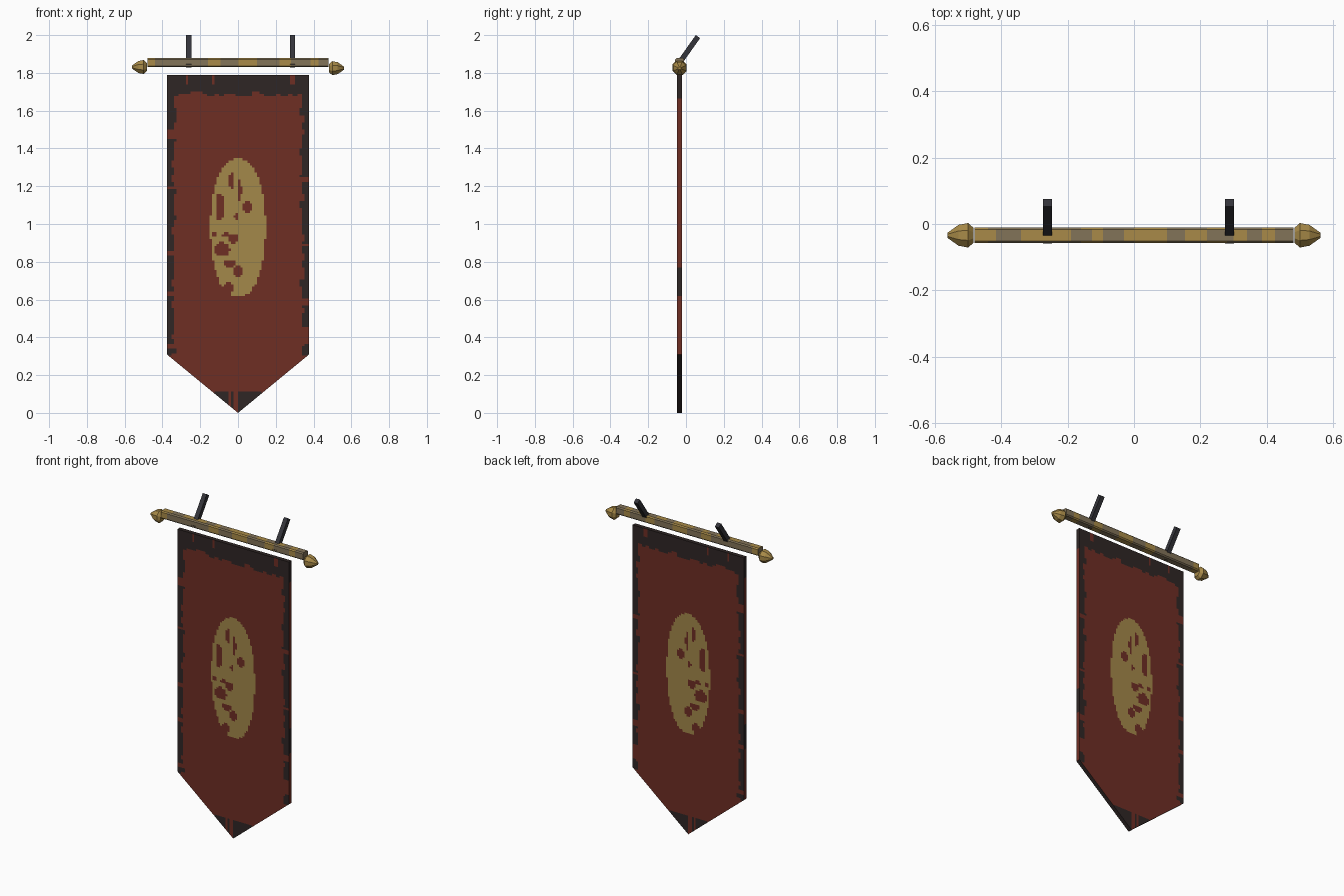
import bpy, bmesh, math, random
from mathutils import Vector

if "Cube" in bpy.data.objects:
    bpy.data.objects.remove(bpy.data.objects["Cube"])

random.seed(4)
YC = -0.034  # depth of the cloth and rod


def srgb(r, g, b):
    lin = [(c / 255 / 12.92 if c < 10 else ((c / 255 + 0.055) / 1.055) ** 2.4) for c in (r, g, b)]
    return (*lin, 1)


def mat(name, *rgb):
    m = bpy.data.materials.new(name)
    m.diffuse_color = srgb(*rgb)
    m.use_nodes = True
    m.node_tree.nodes["Principled BSDF"].inputs["Base Color"].default_value = m.diffuse_color
    return m


RED = mat("dark red cloth", 110, 46, 36)
BLACK = mat("charcoal cloth", 47, 38, 37)
CREST = mat("dull gold cloth", 163, 136, 74)
BRASS = mat("brass", 168, 138, 72)
WORN = mat("worn brass", 130, 115, 88)
IRON = mat("dark iron", 52, 52, 58)


def finish(bm, name, mats):
    bmesh.ops.recalc_face_normals(bm, faces=bm.faces[:])
    me = bpy.data.meshes.new(name)
    bm.to_mesh(me)
    bm.free()
    for m in mats:
        me.materials.append(m)
    ob = bpy.data.objects.new(name, me)
    bpy.context.collection.objects.link(ob)
    return ob


# ---- cloth colour rules ----
HALF, TOP, CELL = 0.377, 1.79, 0.0126
side_w = {s: [random.choice((0.026, 0.036, 0.036, 0.046)) for _ in range(60)] for s in (-1, 1)}
top_d = [random.choice((0.085, 0.1, 0.1, 0.115)) for _ in range(30)]
gaps = {-1: ((1.45, 1.50), (1.18, 1.20), (0.83, 0.86), (0.62, 0.64), (0.34, 0.36)),
        1: ((1.22, 1.25), (0.88, 0.90), (0.57, 0.61), (0.36, 0.46))}
# red holes in the crest: x, z, half width, half height
holes = ((-0.035, 1.23, 0.012, 0.045), (0.008, 1.18, 0.012, 0.055), (0.05, 1.09, 0.022, 0.028),
         (-0.095, 1.09, 0.024, 0.075), (-0.01, 1.04, 0.013, 0.016), (-0.025, 0.925, 0.026, 0.026),
         (-0.085, 0.865, 0.042, 0.038), (-0.06, 0.94, 0.03, 0.013), (0.0, 0.75, 0.022, 0.03),
         (-0.045, 0.79, 0.03, 0.022), (-0.05, 0.66, 0.022, 0.04), (-0.125, 0.95, 0.018, 0.012))


def cloth_colour(x, z):
    s = -1 if x < 0 else 1
    if z < 0.11:
        return 0 if -0.05 < x < -0.035 or -0.02 < x < 0.0 else 1
    if TOP - z < top_d[int((x + 0.4) / 0.03)]:
        slit = any(abs(x - a) < 0.008 for a in (-0.27, -0.135, 0.29))
        return 0 if slit and z > 1.745 else 1
    if z > 0.3 and HALF - abs(x) < side_w[s][int(z / 0.035)]:
        return 0 if any(a < z < b for a, b in gaps[s]) else 1
    ex, ez = x / 0.146, (z - 0.98) / 0.365
    if abs(ex) ** 2.2 + abs(ez) ** 2.2 < 1:
        if not any(((x - a) / w) ** 2 + ((z - c) / h) ** 2 < 1 for a, c, w, h in holes):
            return 2
    return 0


# ---- banner: fine grid trimmed to a point, coloured, then thickened ----
bm = bmesh.new()
nx, nz = 60, round(TOP / CELL)
grid = [[bm.verts.new((-HALF + 2 * HALF * i / nx, YC - 0.0125, TOP * j / nz)) for i in range(nx + 1)]
        for j in range(nz + 1)]
for j in range(nz):
    for i in range(nx):
        bm.faces.new((grid[j][i], grid[j][i + 1], grid[j + 1][i + 1], grid[j + 1][i]))
for s in (-1, 1):
    bmesh.ops.bisect_plane(bm, geom=bm.verts[:] + bm.edges[:] + bm.faces[:], dist=1e-6,
                           plane_co=(0, 0, 0), plane_no=(s * 0.31, 0, -HALF), clear_outer=True)
for f in bm.faces:
    c = f.calc_center_median()
    f.material_index = cloth_colour(c.x, c.z)
front = bm.faces[:]
back = bmesh.ops.duplicate(bm, geom=front)
bmesh.ops.translate(bm, verts=[v for v in back["geom"] if isinstance(v, bmesh.types.BMVert)],
                    vec=(0, 0.025, 0))
rim = bmesh.ops.bridge_loops(bm, edges=[e for e in bm.edges if e.is_boundary])
for f in rim["faces"]:
    z = f.calc_center_median().z
    f.material_index = 1 if z > 1.66 or 0.62 < z < 0.77 or z < 0.31 else 0
finish(bm, "banner_cloth", (RED, BLACK, CREST))

# ---- rod: chamfered bar with worn bands ----
ZR, R, C = 1.854, 0.0235, 0.017
section = [(-C, R), (C, R), (R, C), (R, -C), (C, -R), (-C, -R), (-R, -C), (-R, C)]
top_gold = ((-0.48, -0.415), (-0.34, -0.19), (-0.127, -0.093), (-0.03, 0.1),
            (0.154, 0.22), (0.30, 0.34), (0.385, 0.425))
front_gold = ((-0.48, -0.44), (-0.16, -0.093), (0.0, 0.1), (0.22, 0.28), (0.385, 0.425))
cuts = sorted({v for p in top_gold + front_gold for v in p} | {-0.48, 0.48})
bm = bmesh.new()
rings = [[bm.verts.new((x, YC + a, ZR + b)) for a, b in section] for x in cuts]
for k in range(len(cuts) - 1):
    mid = (cuts[k] + cuts[k + 1]) / 2
    for n in range(8):
        m = (n + 1) % 8
        f = bm.faces.new((rings[k][n], rings[k][m], rings[k + 1][m], rings[k + 1][n]))
        bands = top_gold if n == 0 else front_gold
        f.material_index = 1 if any(a < mid < b for a, b in bands) else 0
for r in (rings[0], rings[-1]):
    bm.faces.new(r)
finish(bm, "rod", (WORN, BRASS))

# ---- finials: eight-sided turned knobs ----
for side, s, zc in (("left", -1, 1.831), ("right", 1, 1.825)):
    bm = bmesh.new()
    rings = [[bm.verts.new((s * x, YC + r * math.cos(a), zc + r * math.sin(a)))
              for a in [math.pi * (n + 0.5) / 4 for n in range(8)]]
             for x, r in ((0.483, 0.024), (0.499, 0.04), (0.528, 0.034), (0.562, 0.008))]
    for p, q in zip(rings, rings[1:]):
        for n in range(8):
            m = (n + 1) % 8
            bm.faces.new((p[n], p[m], q[m], q[n]))
    bm.faces.new(rings[0])
    bm.faces.new(rings[-1])
    finish(bm, side + "_finial", (BRASS,))

# ---- brackets: slanted bars leaning back to the wall ----
along, across = Vector((0, 0.581, 0.814)), Vector((0, 0.814, -0.581))
end = Vector((0, 0.0636, 1.992))
for side, x in (("left", -0.261), ("right", 0.288)):
    bm = bmesh.new()
    bmesh.ops.create_cube(bm, size=1)
    for v in bm.verts:
        u = v.co.copy()
        v.co = end + along * (u.z - 0.5) * 0.19 + across * u.y * 0.028 + Vector((x + u.x * 0.027, 0, 0))
    finish(bm, side + "_bracket", (IRON,))
